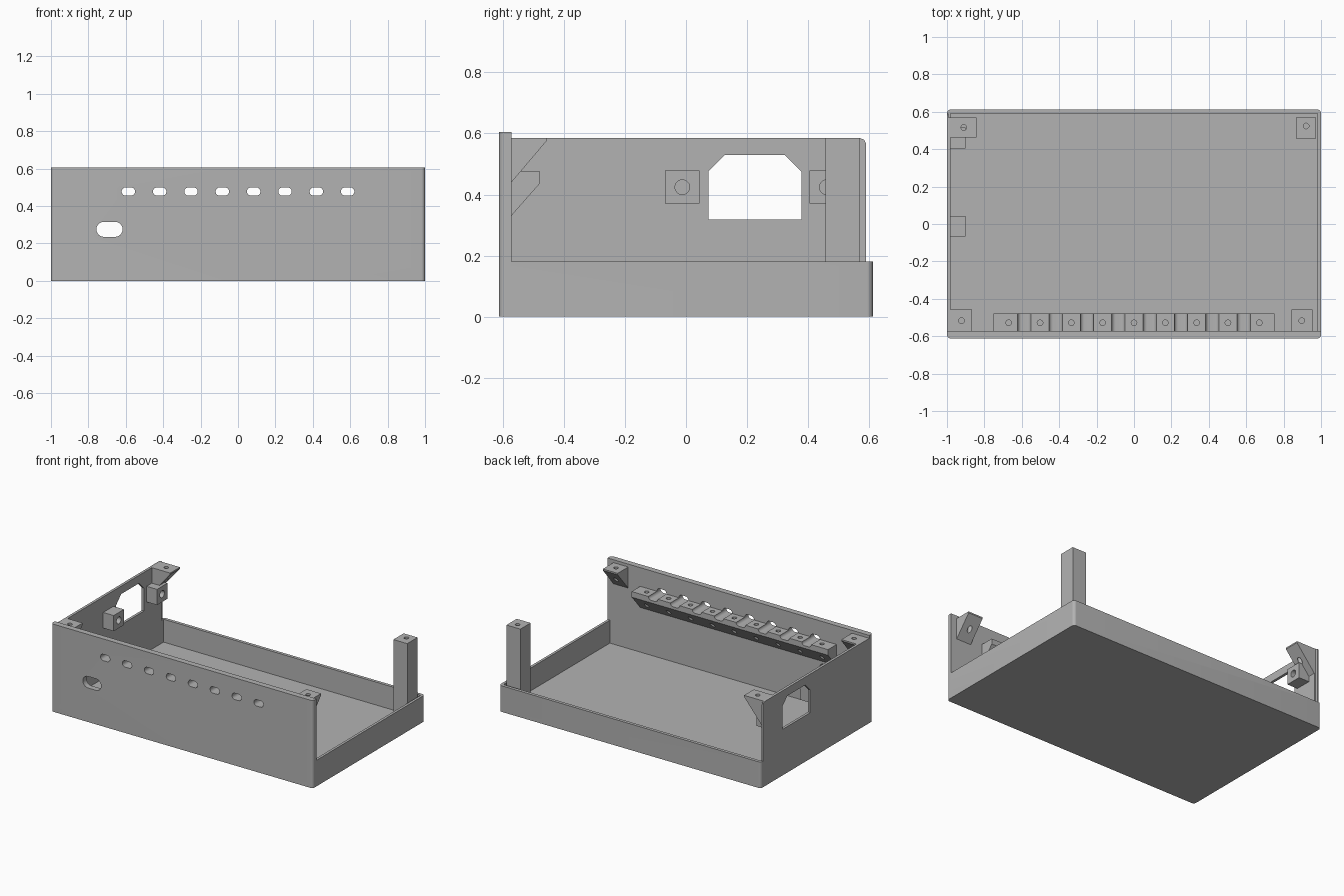
import bpy, bmesh, math
from mathutils import Vector

if "Cube" in bpy.data.objects:
    bpy.data.objects.remove(bpy.data.objects["Cube"], do_unlink=True)

grey = bpy.data.materials.new("light_grey")
grey.use_nodes = True
grey.diffuse_color = (0.45, 0.45, 0.45, 1)
grey.node_tree.nodes["Principled BSDF"].inputs["Base Color"].default_value = (0.45, 0.45, 0.45, 1)

AXES = {"x": lambda u, v, d: (d, u, v), "y": lambda u, v, d: (u, d, v), "z": lambda u, v, d: (u, v, d)}


def prism(name, outlines, axis, start, end):
    """Extrude one or more closed outlines along an axis into one object."""
    bm = bmesh.new()
    for pts in outlines:
        low = [bm.verts.new(AXES[axis](u, v, start)) for u, v in pts]
        face = bm.faces.new(low)
        ext = bmesh.ops.extrude_face_region(bm, geom=[face])
        shift = Vector(AXES[axis](0, 0, end - start))
        bmesh.ops.translate(bm, vec=shift, verts=[g for g in ext["geom"] if isinstance(g, bmesh.types.BMVert)])
    bmesh.ops.recalc_face_normals(bm, faces=bm.faces)
    mesh = bpy.data.meshes.new(name)
    bm.to_mesh(mesh)
    bm.free()
    mesh.materials.append(grey)
    obj = bpy.data.objects.new(name, mesh)
    bpy.context.collection.objects.link(obj)
    return obj


def rect(u0, u1, v0, v1):
    return [(u0, v0), (u1, v0), (u1, v1), (u0, v1)]


def rounded(cx, cy, hw, hh, r, steps=8):
    """Rectangle with round corners; also gives circles and long slots."""
    pts = []
    for q, (sx, sy) in enumerate([(1, 1), (-1, 1), (-1, -1), (1, -1)]):
        for i in range(steps + 1):
            a = (q + i / steps) * math.pi / 2
            p = (cx + sx * (hw - r) + r * math.cos(a), cy + sy * (hh - r) + r * math.sin(a))
            if not pts or math.dist(p, pts[-1]) > 1e-5:
                pts.append(p)
    if math.dist(pts[0], pts[-1]) < 1e-5:
        pts.pop()
    return pts


def circle(cx, cy, r):
    return rounded(cx, cy, r, r, r, 6)


def cut(obj, *cutters):
    """Subtract the cutters and remove them."""
    for c in cutters:
        c.hide_render = True
        mod = obj.modifiers.new("cut", "BOOLEAN")
        mod.operation = "DIFFERENCE"
        mod.solver = "EXACT"
        mod.object = c
    bpy.context.view_layer.update()
    result = bpy.data.meshes.new_from_object(obj.evaluated_get(bpy.context.evaluated_depsgraph_get()))
    obj.modifiers.clear()
    obj.data = result
    for c in cutters:
        bpy.data.objects.remove(c, do_unlink=True)


RIM, WALL, TOP = 0.18, 0.585, 0.605
IN_X, FRONT, BACK = 0.982, -0.572, 0.59
PITCH = 0.1675
slots = [rounded(PITCH * (i - 3.5), 0.477, 0.036, 0.022, 0.0219) for i in range(8)]

# Enclosure: tray with a tall front wall and a tall right wall
case = prism("enclosure", [rounded(0, 0, 1, 0.612, 0.02)], "z", 0, TOP)
cut(case, prism("hollow", [rect(-IN_X, IN_X, FRONT, BACK)], "z", 0.022, 1))
cut(case, prism("open_sides", [rect(FRONT, 0.7, RIM, 1)], "x", -0.95, 1.1))
above_wall = [(FRONT, WALL), (0.57, WALL), (0.584, 0.579), (BACK, 0.565),
              (BACK, RIM), (0.7, RIM), (0.7, 0.8), (FRONT, 0.8)]
cut(case, prism("above_right_wall", [above_wall], "x", -1.1, -0.9))
cut(case, prism("edge_rebate", [rect(0.57, 0.65, RIM, 0.7)], "x", -0.991, -0.9))

# Socket opening, cable slot and row of vents
socket = [(0.073, 0.318), (0.378, 0.318), (0.378, 0.475), (0.323, 0.53), (0.128, 0.53), (0.073, 0.475)]
cut(case, prism("socket_cut", [socket], "x", -1.1, -0.9))
cut(case, prism("front_cuts", slots + [rounded(-0.687, 0.275, 0.07, 0.04, 0.0399)], "y", -0.7, -0.5))

# Bar of screw blocks behind the vents, grooved by the vents
bar_side = [(-0.574, 0.476), (-0.478, 0.476), (-0.478, 0.437), (-0.574, 0.328)]
bar = prism("vent_screw_bar", [bar_side], "x", -0.75, 0.75)
cut(bar, prism("grooves", slots, "y", -0.7, -0.4))
cut(bar, prism("bar_holes", [circle(PITCH * (i - 4), -0.528, 0.015) for i in range(9)], "z", 0.2, 0.7))

# Wedge brackets in the front corners
front_wedge = [(-0.574, WALL), (-0.457, WALL), (-0.457, 0.575), (-0.574, 0.437)]
for name, x0, x1, hole in [("front_right_bracket", -0.985, -0.867, -0.922),
                           ("front_left_bracket", 0.842, 0.955, 0.897)]:
    bracket = prism(name, [front_wedge], "x", x0, x1)
    cut(bracket, prism("hole", [circle(hole, -0.517, 0.015)], "z", 0.3, 0.8))

# Wedge bracket at the back of the right wall
back_wedge = [(-0.984, WALL), (-0.842, WALL), (-0.842, 0.575), (-0.984, 0.405)]
bracket = prism("back_right_bracket", [back_wedge], "y", 0.462, 0.569)
cut(bracket, prism("hole", [circle(-0.91, 0.516, 0.015)], "z", 0.3, 0.8))

# Corner post with a screw hole
post = prism("corner_post", [rect(0.867, 0.973, 0.457, 0.569)], "z", 0.015, WALL)
cut(post, prism("hole", [circle(0.92, 0.524, 0.015)], "z", 0.45, 0.8))

# Screw blocks on both sides of the socket
for name, y in [("front_socket_block", -0.012), ("back_socket_block", 0.461)]:
    block = prism(name, [rect(y - 0.056, y + 0.056, 0.37, 0.478)], "x", -0.984, -0.902)
    cut(block, prism("hole", [circle(y, 0.424, 0.024)], "x", -0.975, -0.8))

# Smooth round edges, keep the rest sharp
for obj in bpy.context.collection.objects:
    if obj.type == "MESH":
        bpy.ops.object.select_all(action="DESELECT")
        obj.select_set(True)
        bpy.context.view_layer.objects.active = obj
        bpy.ops.object.shade_smooth_by_angle(angle=math.radians(30))
